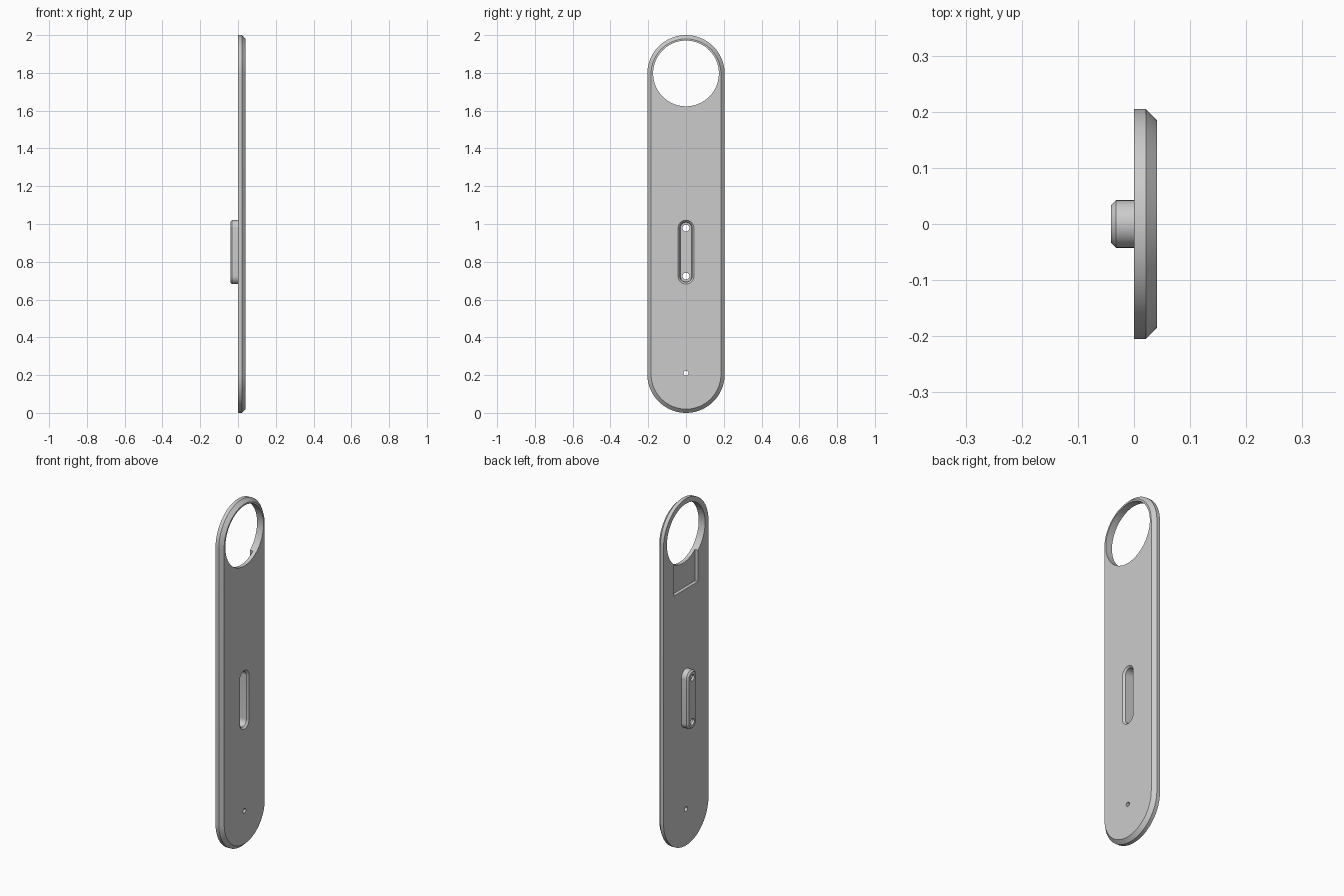
import bpy, bmesh, math

cube = bpy.data.objects.get("Cube")
if cube:
    bpy.data.objects.remove(cube, do_unlink=True)

grey = bpy.data.materials.new("plain grey")
grey.use_nodes = True
colour = (0.6, 0.6, 0.6, 1)
grey.diffuse_color = colour
grey.node_tree.nodes["Principled BSDF"].inputs["Base Color"].default_value = colour


def stadium(name, low, high, layers, steps=40):
    """Upright rounded bar lofted along x; layers are (x, radius) pairs."""
    bm = bmesh.new()
    rings = []
    for x, r in layers:
        ring = []
        for centre, start in ((high, 0), (low, math.pi)):
            for i in range(steps + 1):
                # a single centre gives a plain cylinder
                if low == high and i == steps:
                    continue
                a = start + math.pi * i / steps
                ring.append(bm.verts.new((x, r * math.cos(a), centre + r * math.sin(a))))
        rings.append(ring)
    for a, b in zip(rings, rings[1:]):
        for i in range(len(a)):
            j = (i + 1) % len(a)
            bm.faces.new((a[i], a[j], b[j], b[i]))
    bm.faces.new(rings[0])
    bm.faces.new(rings[-1])
    bmesh.ops.recalc_face_normals(bm, faces=bm.faces)
    mesh = bpy.data.meshes.new(name)
    bm.to_mesh(mesh)
    bm.free()
    obj = bpy.data.objects.new(name, mesh)
    bpy.context.collection.objects.link(obj)
    mesh.materials.append(grey)
    return obj


def combine(target, tool, operation):
    """Apply a boolean and discard the tool."""
    bpy.context.view_layer.objects.active = target
    mod = target.modifiers.new("combine", 'BOOLEAN')
    mod.operation = operation
    mod.solver = 'EXACT'
    mod.object = tool
    bpy.ops.object.modifier_apply(modifier=mod.name)
    bpy.data.objects.remove(tool, do_unlink=True)


# Long plate, bevelled on its outer face
plate = stadium("plate", 0.205, 1.795, [(0, 0.205), (0.021, 0.205), (0.041, 0.185)])

# Raised rounded boss on the inner face
boss = stadium("boss", 0.724, 0.978,
               [(0.015, 0.0425), (-0.032, 0.0425), (-0.041, 0.033)], 20)
combine(plate, boss, 'UNION')

# Pocket behind the boss, with a flared mouth
pocket = stadium("pocket_cutter", 0.724, 0.978,
                 [(-0.026, 0.03), (0.031, 0.032), (0.041, 0.042), (0.05, 0.042)], 20)
combine(plate, pocket, 'DIFFERENCE')

# Large ring hole, two boss holes and the small lower hole
for z, r, n in ((1.797, 0.174, 40), (0.978, 0.018, 12), (0.724, 0.018, 12), (0.21, 0.013, 12)):
    hole = stadium("hole_cutter", z, z, [(-0.1, r), (0.1, r)], n)
    combine(plate, hole, 'DIFFERENCE')

# Shallow rectangular recess opening into the large hole
bpy.ops.mesh.primitive_cube_add(size=1, location=(-0.02, 0, 1.585))
recess = bpy.context.object
recess.scale = (0.078, 0.218, 0.21)
recess.data.materials.append(grey)
combine(plate, recess, 'DIFFERENCE')

# Smooth the round walls, keep the bevel edges sharp
bpy.ops.object.select_all(action='DESELECT')
plate.select_set(True)
bpy.context.view_layer.objects.active = plate
bpy.ops.object.shade_smooth_by_angle(angle=math.radians(25))
